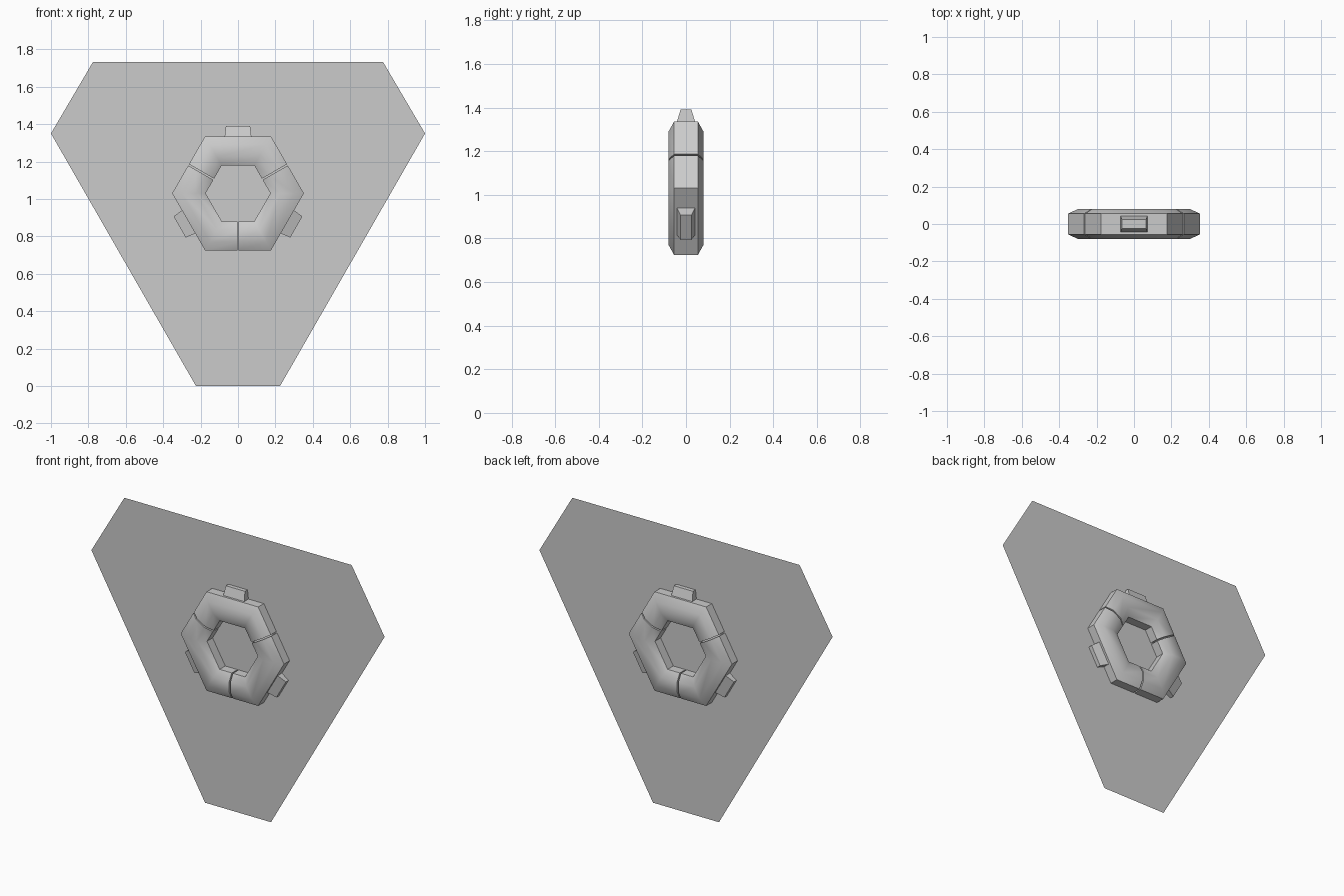
import bpy, bmesh, math
from mathutils import Matrix, Vector

if "Cube" in bpy.data.objects:
    bpy.data.objects.remove(bpy.data.objects["Cube"], do_unlink=True)

CENTRE = Vector((0, 0, 1.03))

grey = bpy.data.materials.new("plain grey")
grey.use_nodes = True
COLOUR = (0.6, 0.6, 0.6, 1)
grey.diffuse_color = COLOUR
grey.node_tree.nodes["Principled BSDF"].inputs["Base Color"].default_value = COLOUR


def make(name, sections, turn=0, smooth=None):
    """Loft closed cross-sections, cap both ends, then turn about the centre."""
    bm = bmesh.new()
    rings = [[bm.verts.new(p) for p in s] for s in sections]
    n = len(rings[0])
    for a, b in zip(rings, rings[1:]):
        for i in range(n):
            j = (i + 1) % n
            bm.faces.new((a[i], a[j], b[j], b[i]))
    bm.faces.new(rings[0])
    if len(rings) > 1:
        bm.faces.new(rings[-1])
        bmesh.ops.recalc_face_normals(bm, faces=bm.faces)
    bm.transform(Matrix.Translation(CENTRE) @ Matrix.Rotation(turn, 4, "Y"))
    mesh = bpy.data.meshes.new(name)
    bm.to_mesh(mesh)
    bm.free()
    mesh.materials.append(grey)
    ob = bpy.data.objects.new(name, mesh)
    bpy.context.collection.objects.link(ob)
    if smooth:
        bpy.ops.object.select_all(action="DESELECT")
        ob.select_set(True)
        bpy.context.view_layer.objects.active = ob
        bpy.ops.object.shade_smooth_by_angle(angle=math.radians(smooth))
    return ob


# Flat six-sided plate, a single sheet
make("plate", [[(-0.225, 0, -1.03), (0.225, 0, -1.03), (1, 0, 0.32),
                (0.775, 0, 0.703), (-0.775, 0, 0.703), (-1, 0, 0.32)]])

# Chamfered tube cross-section: (distance from centre, depth)
profile = [(0.305, -0.055), (0.305, 0.055), (0.26, 0.08), (0.195, 0.08),
           (0.15, 0.055), (0.15, -0.055), (0.195, -0.08), (0.26, -0.08)]
GAP = 0.004
C30, S30 = math.cos(math.pi / 6), 0.5


def tube_sections():
    """Half segment, full segment, half segment around one third of the hexagon."""
    end = lambda s: [(s * (r * C30 - GAP * S30), y, r * S30 + GAP * C30) for r, y in profile]
    corner = lambda s: [(s * r * math.tan(math.pi / 6), y, r) for r, y in profile]
    return [end(-1), corner(-1), corner(1), end(1)]


def tab_section(z, x, y):
    return [(-x, -y, z), (x, -y, z), (x, y, z), (-x, y, z)]


# Three ring pieces, each with a tapered tab on its outer face
for k, side in enumerate(("top", "left", "right")):
    turn = k * math.tau / 3
    make(side + "_ring_piece", tube_sections(), turn, 50)
    make(side + "_tab", [tab_section(0.29, 0.073, 0.046),
                         tab_section(0.36, 0.065, 0.025)], turn)
